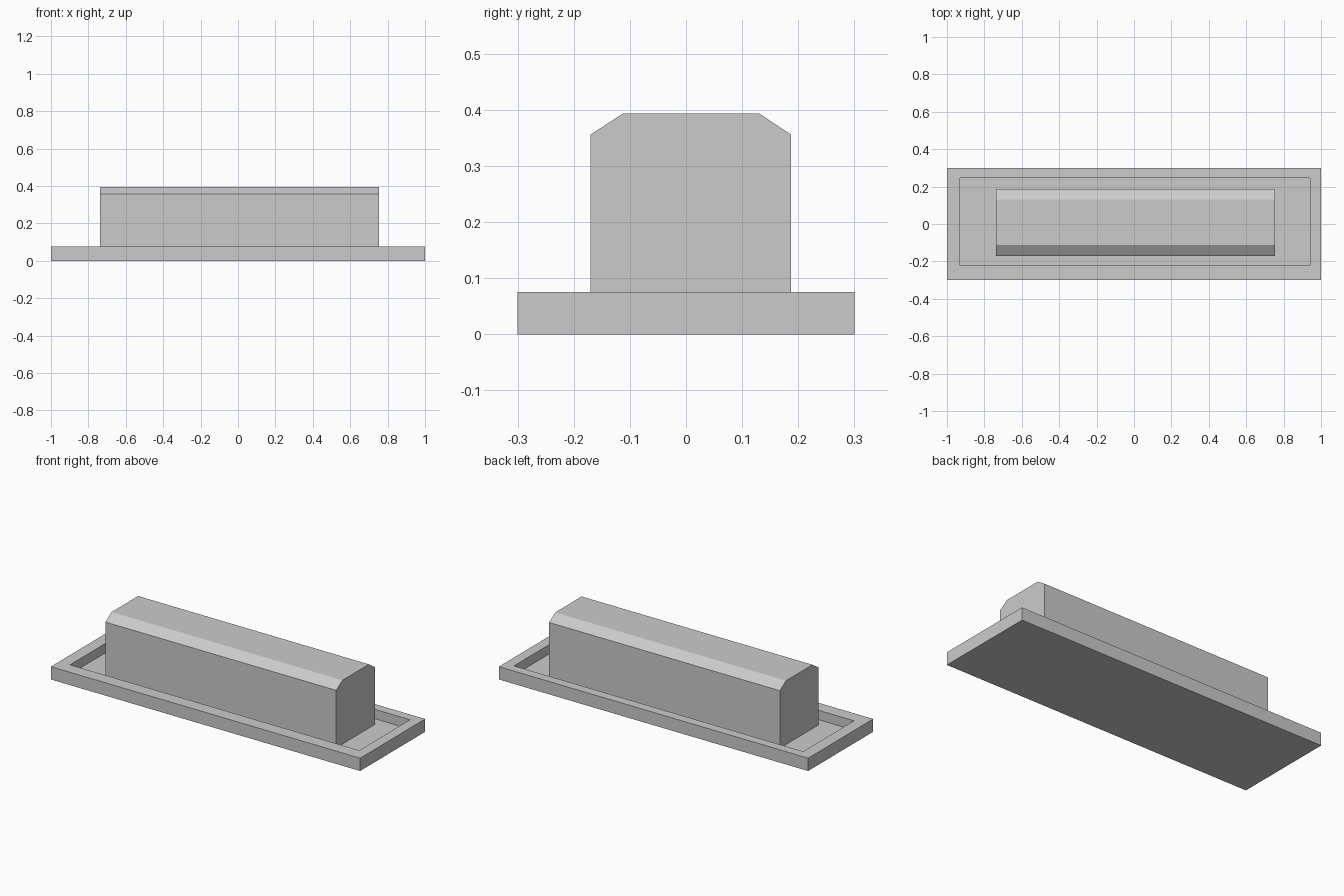
import bpy

if "Cube" in bpy.data.objects:
    bpy.data.objects.remove(bpy.data.objects["Cube"])


def add_object(name, verts, faces):
    mesh = bpy.data.meshes.new(name)
    mesh.from_pydata(verts, [], faces)
    obj = bpy.data.objects.new(name, mesh)
    bpy.context.collection.objects.link(obj)
    return obj


def loft(name, rings):
    """Join equal-sized closed rings with quads and cap both ends."""
    n = len(rings[0])
    verts = [p for ring in rings for p in ring]
    faces = [(k * n + i, k * n + (i + 1) % n,
              (k + 1) * n + (i + 1) % n, (k + 1) * n + i)
             for k in range(len(rings) - 1) for i in range(n)]
    faces.append(tuple(reversed(range(n))))
    faces.append(tuple(range(len(verts) - n, len(verts))))
    return add_object(name, verts, faces)


def rect(x0, x1, y0, y1, z):
    return [(x0, y0, z), (x1, y0, z), (x1, y1, z), (x0, y1, z)]


# Shallow tray with a raised rim around a recessed floor
floor_z, rim_z = 0.02, 0.075
outer = (-1, 1, -0.3, 0.3)
inner = (-0.93, 0.94, -0.223, 0.246)
loft("tray", [rect(*outer, 0), rect(*outer, rim_z),
              rect(*inner, rim_z), rect(*inner, floor_z)])

# Long bar with chamfered top edges, standing on the tray floor
profile = [(-0.17, floor_z), (0.187, floor_z), (0.187, 0.356),
           (0.131, 0.393), (-0.113, 0.393), (-0.17, 0.356)]
loft("chamfered_bar", [[(x, y, z) for y, z in profile]
                       for x in (-0.738, 0.754)])
